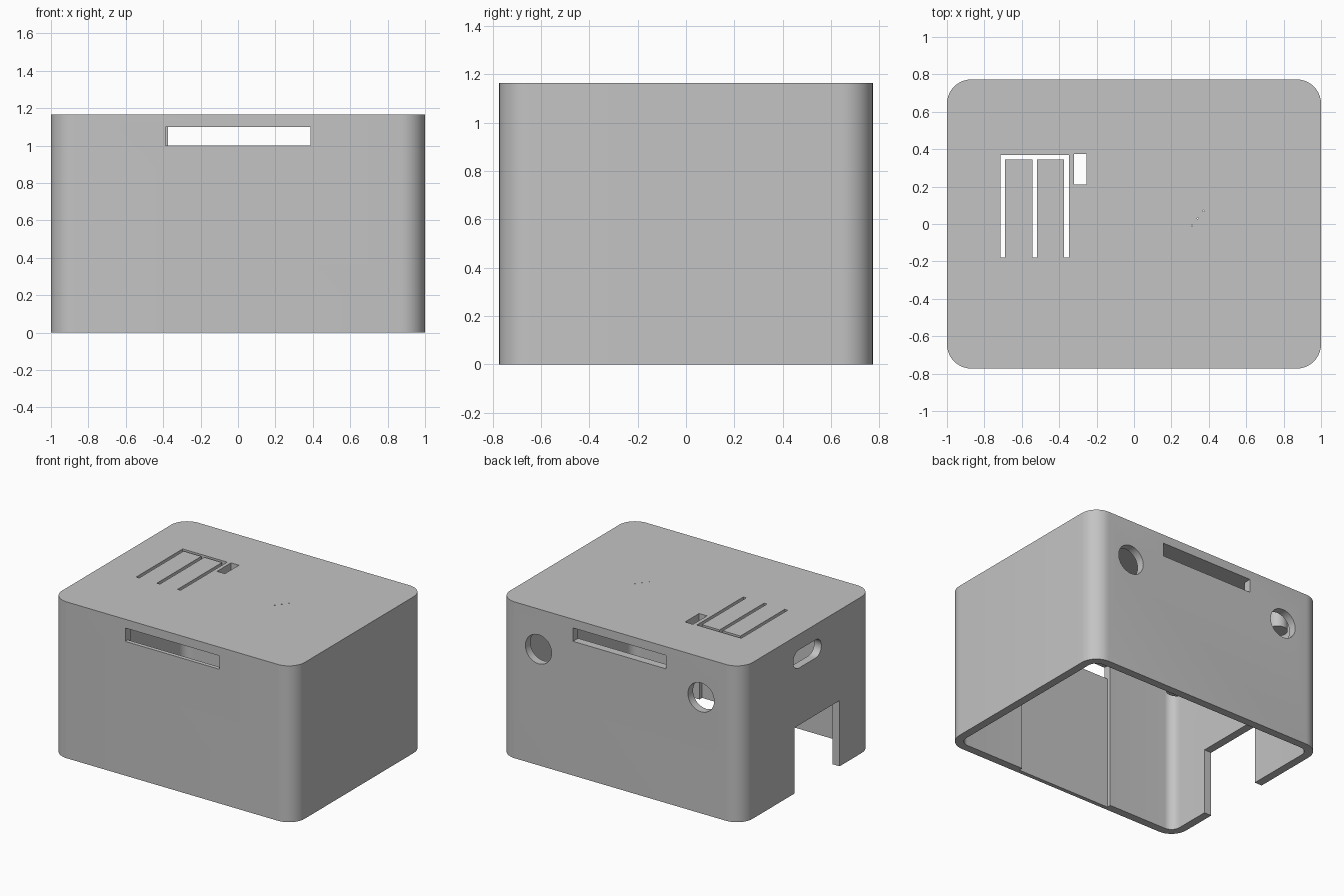
import bpy, bmesh, math
from mathutils import Matrix, Vector

old = bpy.data.objects.get("Cube")
if old:
    bpy.data.objects.remove(old, do_unlink=True)

HX, HY, H = 1.0, 0.773, 1.165   # half width, half depth, height
WALL = 0.06
CORNER = 0.13

grey = bpy.data.materials.new("plain_grey")
grey.use_nodes = True
grey.diffuse_color = (0.55, 0.55, 0.55, 1)
grey.node_tree.nodes["Principled BSDF"].inputs["Base Color"].default_value = (0.55, 0.55, 0.55, 1)


def finish(name, bm):
    mesh = bpy.data.meshes.new(name)
    bm.to_mesh(mesh)
    bm.free()
    mesh.materials.append(grey)
    obj = bpy.data.objects.new(name, mesh)
    bpy.context.collection.objects.link(obj)
    return obj


def block(name, x, y, z, radius=0, axis=2, segments=10):
    """Box between (min, max) pairs, with edges along one axis rounded."""
    bm = bmesh.new()
    bmesh.ops.create_cube(bm, size=1)
    for v in bm.verts:
        for i, (lo, hi) in enumerate((x, y, z)):
            v.co[i] = lo if v.co[i] < 0 else hi
    if radius:
        edges = [e for e in bm.edges
                 if abs((e.verts[0].co - e.verts[1].co).normalized()[axis]) > 0.9]
        bmesh.ops.bevel(bm, geom=edges, offset=radius, segments=segments,
                        profile=0.5, affect='EDGES')
    return finish(name, bm)


def cylinder(name, centre, radius, depth, along_y=False, sides=40):
    bm = bmesh.new()
    turn = Matrix.Rotation(math.pi / 2, 4, 'X') if along_y else Matrix()
    bmesh.ops.create_cone(bm, cap_ends=True, segments=sides, radius1=radius, radius2=radius,
                          depth=depth, matrix=Matrix.Translation(Vector(centre)) @ turn)
    return finish(name, bm)


def combine(body, tool, operation='DIFFERENCE'):
    mod = body.modifiers.new("cut", 'BOOLEAN')
    mod.operation = operation
    mod.solver = 'EXACT'
    mod.object = tool
    tool.hide_render = True
    bpy.context.view_layer.objects.active = body
    bpy.ops.object.modifier_apply(modifier=mod.name)
    bpy.data.objects.remove(tool, do_unlink=True)


# Open-bottomed shell with rounded corners
case = block("case_shell", (-HX, HX), (-HY, HY), (0, H), CORNER)
combine(case, block("cavity", (-HX + WALL, HX - WALL), (-HY + WALL, HY - WALL),
                    (-0.1, H - WALL), CORNER - WALL))

# Screw bosses hanging from the lid
for sx in (-1, 1):
    for sy in (-1, 1):
        combine(case, cylinder("boss", (sx * 0.82, sy * 0.53, 1.05), 0.07, 0.16), 'UNION')

cutters = [
    # Long ventilation slots, front and back, with a recess inside the front wall
    block("front_slot", (-0.388, 0.388), (-0.9, -0.65), (1.0, 1.1)),
    block("back_slot", (-0.375, 0.39), (0.65, 0.9), (1.0, 1.1)),
    block("front_recess", (-0.388, 0.388), (-HY + 0.03, -0.68), (-0.1, 1.098)),
    # Side cable notch and port
    block("side_notch", (-1.1, -0.9), (-0.38, 0.15), (-0.1, 0.49)),
    block("side_port", (-1.1, -0.9), (-0.165, 0.165), (0.915, 1.05), 0.066, axis=0),
    # Window and button outlines in the lid
    block("lid_window", (-0.32, -0.255), (0.21, 0.375), (1.0, 1.3)),
    block("button_end_gap", (-0.715, -0.348), (0.345, 0.37), (1.0, 1.3)),
]
for x in (-0.715, -0.544, -0.373):
    cutters.append(block("button_side_gap", (x, x + 0.025), (-0.178, 0.36), (1.01, 1.31)))
# Round holes in the back
for x in (-0.665, 0.675):
    cutters.append(cylinder("back_hole", (x, HY, 0.865), 0.108, 0.2, along_y=True))
# Pin holes in the lid
for i in range(3):
    cutters.append(cylinder("pin_hole", (0.31 + 0.03 * i, -0.01 + 0.04 * i, H), 0.004, 0.2, sides=8))
for cutter in cutters:
    combine(case, cutter)

bpy.ops.object.select_all(action='DESELECT')
case.select_set(True)
bpy.context.view_layer.objects.active = case
bpy.ops.object.shade_smooth_by_angle(angle=math.radians(30))
